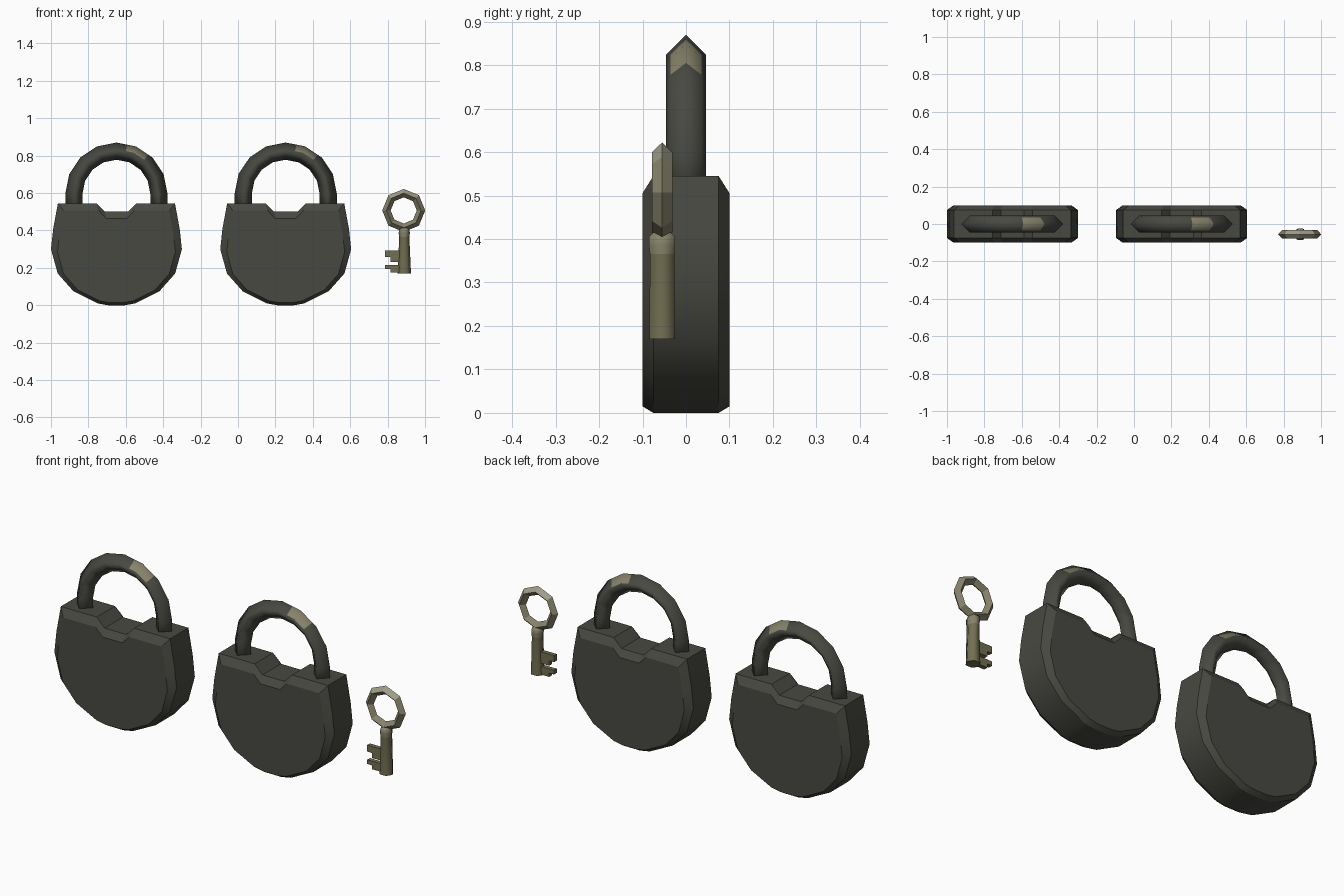
import bpy, bmesh, math
from mathutils import Vector

if "Cube" in bpy.data.objects:
    bpy.data.objects.remove(bpy.data.objects["Cube"])


def material(name, rgb):
    m = bpy.data.materials.new(name)
    m.diffuse_color = (*rgb, 1)
    m.use_nodes = True
    m.node_tree.nodes["Principled BSDF"].inputs["Base Color"].default_value = m.diffuse_color
    return m


IRON = material("dark iron", (0.066, 0.066, 0.055))
BRASS = material("old brass", (0.17, 0.158, 0.085))
WORN = material("worn brass", (0.24, 0.225, 0.145))
PALE = material("pale brass", (0.35, 0.335, 0.25))


def finish(name, bm, mats, angle=None):
    bmesh.ops.recalc_face_normals(bm, faces=bm.faces)
    me = bpy.data.meshes.new(name)
    bm.to_mesh(me)
    bm.free()
    for m in mats:
        me.materials.append(m)
    ob = bpy.data.objects.new(name, me)
    bpy.context.collection.objects.link(ob)
    if angle:
        bpy.ops.object.select_all(action='DESELECT')
        ob.select_set(True)
        bpy.context.view_layer.objects.active = ob
        bpy.ops.object.shade_smooth_by_angle(angle=math.radians(angle))
    return ob


def loft(rings, closed=False, rule=None):
    """Bridge rings of points; ends are capped unless closed."""
    bm = bmesh.new()
    vs = [[bm.verts.new(p) for p in r] for r in rings]
    n, k = len(vs), len(vs[0])
    for i in range(n if closed else n - 1):
        a, b = vs[i], vs[(i + 1) % n]
        for j in range(k):
            f = bm.faces.new((a[j], a[(j + 1) % k], b[(j + 1) % k], b[j]))
            if rule:
                f.material_index = rule(i, j, f)
    if not closed:
        bm.faces.new(vs[0])
        bm.faces.new(vs[-1])
    return bm


# Right half of the padlock outline, from the notch round to the bottom
HALF = [(0.062, 0.50), (0.107, 0.545), (0.313, 0.545), (0.338, 0.41),
        (0.35, 0.30), (0.314, 0.17), (0.23, 0.075), (0.10, 0.01), (0.045, 0)]
OUTLINE = HALF + [(-x, z) for x, z in reversed(HALF)]


def lock_body(name, cx):
    def ring(y, inset):
        if inset:
            return [Vector((cx + x * 0.9, y, 0.015 + z * 0.9)) for x, z in OUTLINE]
        return [Vector((cx + x, y, z)) for x, z in OUTLINE]
    bm = loft([ring(-0.10, True), ring(-0.075, False),
               ring(0.075, False), ring(0.10, True)])
    finish(name, bm, [IRON], 30)


def shackle(name, cx):
    R, T, zc = 0.227, 0.046, 0.597
    section = [(T, 0), (0.01, 0.036), (0, T), (-T, 0), (0, -T), (0.01, -0.036)]

    def ring(a):
        c, s = math.cos(a), math.sin(a)
        return [Vector((cx + (R + r) * c, y, zc + (R + r) * s)) for r, y in section]
    arc = [ring(math.radians(180 - 22.5 * i)) for i in range(9)]

    def mix(a, b, t):
        return [p.lerp(q, t) for p, q in zip(a, b)]

    def foot(r):
        return [Vector((p.x, p.y, 0.49)) for p in r]
    rings = [foot(arc[0])] + arc[:5] + [mix(arc[4], arc[5], 0.55), arc[5],
             arc[6]] + arc[7:] + [foot(arc[8])]
    rings.insert(8, mix(arc[5], arc[6], 0.75))
    # worn patch on the outer faces just right of the top
    bm = loft(rings, rule=lambda i, j, f: int(i in (6, 7) and j in (0, 5)))
    finish(name, bm, [IRON, WORN], 100)


for label, cx in (("left", -0.65), ("right", 0.255)):
    lock_body(label + "_padlock_body", cx)
    shackle(label + "_padlock_shackle", cx)

# Key bow: eight-sided ring with a diamond section, pale on top
KX, KY, KZ = 0.886, -0.055, 0.507
bow = []
for i in range(8):
    a = i * math.pi / 4
    bow.append([Vector((KX + (0.0925 + r) * math.cos(a), KY + y,
                        KZ + (0.0925 + r) * math.sin(a)))
                for r, y in ((0.0225, 0), (0, 0.0235), (-0.0225, 0), (0, -0.0235))])


def bow_rule(i, j, f):
    return 1 if j in (0, 3) and f.calc_center_median().z > 0.56 else 0


finish("key_bow", loft(bow, True, bow_rule), [WORN, PALE])

# Key stem: six-sided, tapering towards a small collar under the bow
stem = []
for z, rx, ry in ((0.17, 0.036, 0.029), (0.365, 0.027, 0.028),
                  (0.385, 0.030, 0.030), (0.405, 0.028, 0.030), (0.415, 0.020, 0.020)):
    stem.append([Vector((0.889 + rx * math.cos(k * math.pi / 3),
                         KY + ry * math.sin(k * math.pi / 3) / 0.866, z))
                 for k in range(6)])
finish("key_stem", loft(stem, rule=lambda i, j, f: int(i > 0)), [BRASS, WORN], 65)


# Key teeth: flat boxes
def box(name, x0, x1, z0, z1, t=0.011):
    finish(name, loft([[Vector((x, y, z)) for x, z in
                        ((x0, z0), (x1, z0), (x1, z1), (x0, z1))]
                       for y in (KY - t, KY + t)]), [BRASS])


box("upper_tooth", 0.787, 0.875, 0.258, 0.292)
box("upper_tooth_step", 0.815, 0.875, 0.232, 0.258)
box("lower_tooth", 0.787, 0.875, 0.194, 0.216)
box("lower_tooth_step", 0.815, 0.875, 0.174, 0.194)
